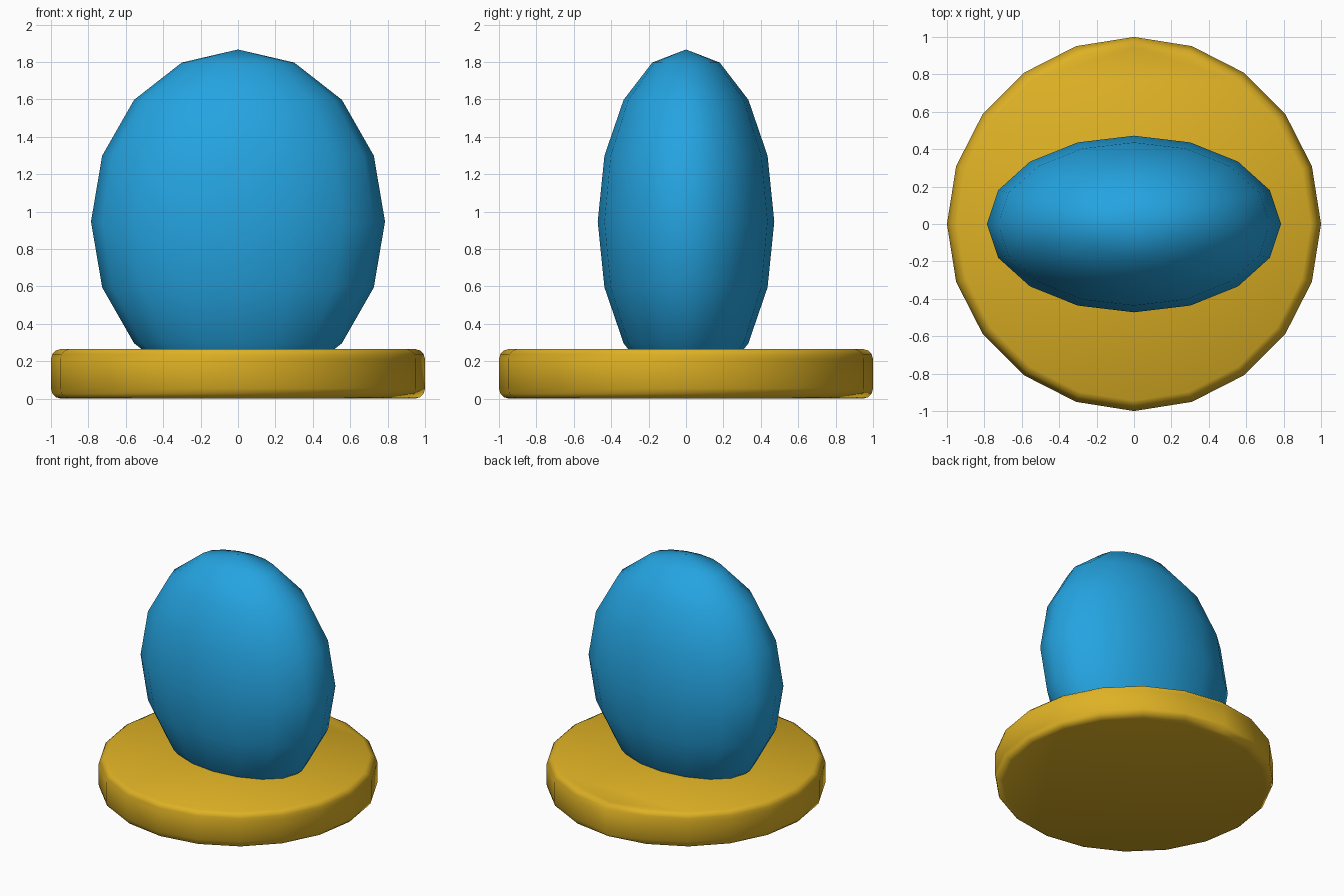
import bpy
import math

if "Cube" in bpy.data.objects:
    bpy.data.objects.remove(bpy.data.objects["Cube"])


def make_material(name, rgb):
    mat = bpy.data.materials.new(name)
    mat.diffuse_color = (*rgb, 1.0)
    mat.use_nodes = True
    mat.node_tree.nodes["Principled BSDF"].inputs["Base Color"].default_value = mat.diffuse_color
    return mat


def finish(obj, name, mat, angle):
    obj.name = name
    obj.data.materials.append(mat)
    bpy.ops.object.shade_smooth_by_angle(angle=math.radians(angle))


gold = make_material("gold", (0.73, 0.44, 0.018))
blue = make_material("blue", (0.018, 0.37, 0.75))

# Round base: 20-sided disc with rounded rims
HEIGHT = 0.266
bpy.ops.mesh.primitive_cylinder_add(vertices=20, radius=1.0, depth=HEIGHT,
                                    location=(0, 0, HEIGHT / 2))
base = bpy.context.object
bevel = base.modifiers.new("rounded_rim", 'BEVEL')
bevel.width = 0.055
bevel.segments = 3
bevel.limit_method = 'ANGLE'
bevel.angle_limit = math.radians(40)
bevel.harden_normals = True
bpy.ops.object.modifier_apply(modifier=bevel.name)
finish(base, "round_base", gold, 50)

# Flattened ball sunk into the base
bpy.ops.mesh.primitive_uv_sphere_add(segments=16, ring_count=8, radius=1.0,
                                     location=(0, 0, 0.947))
ball = bpy.context.object
ball.scale = (0.786, 0.472, 0.92)
bpy.ops.object.transform_apply(location=False, rotation=False, scale=True)
finish(ball, "flattened_ball", blue, 80)
